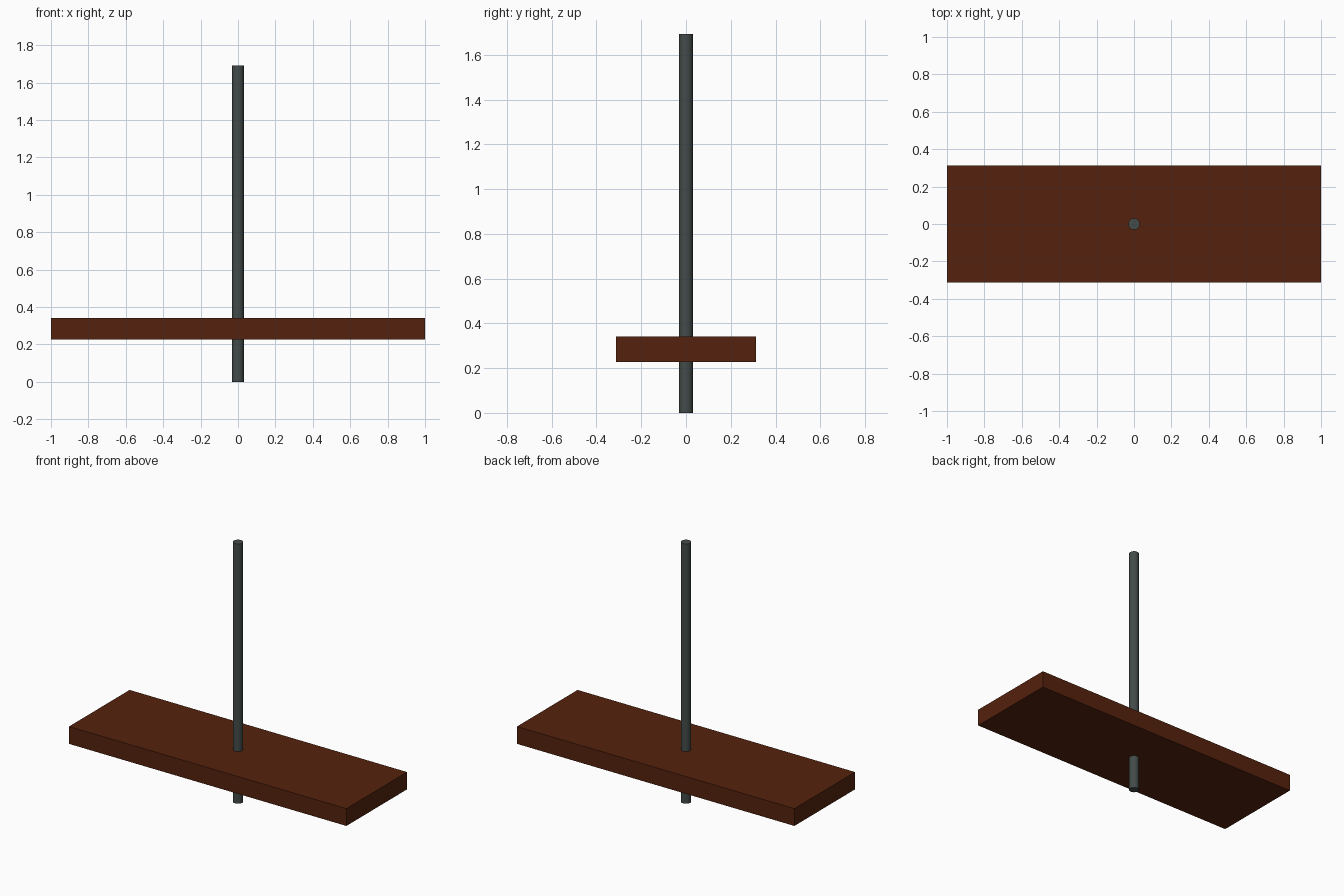
import bpy

if "Cube" in bpy.data.objects:
    bpy.data.objects.remove(bpy.data.objects["Cube"])


def material(name, color):
    m = bpy.data.materials.new(name)
    m.diffuse_color = (*color, 1)
    m.use_nodes = True
    m.node_tree.nodes["Principled BSDF"].inputs["Base Color"].default_value = m.diffuse_color
    return m


wood = material("dark_brown_wood", (0.09, 0.016, 0.004))
metal = material("grey_green_metal", (0.056, 0.072, 0.068))

# Flat rectangular board
bpy.ops.mesh.primitive_cube_add(size=1, location=(0, 0, 0.284))
board = bpy.context.object
board.name = "board"
board.scale = (2.0, 0.624, 0.113)
bpy.ops.object.transform_apply(location=False, rotation=False, scale=True)
board.data.materials.append(wood)

# Upright pole passing through the board
bpy.ops.mesh.primitive_cylinder_add(vertices=16, radius=0.031, depth=1.692, location=(0, 0, 0.846))
pole = bpy.context.object
pole.name = "pole"
pole.data.materials.append(metal)
bpy.ops.object.shade_smooth_by_angle()
